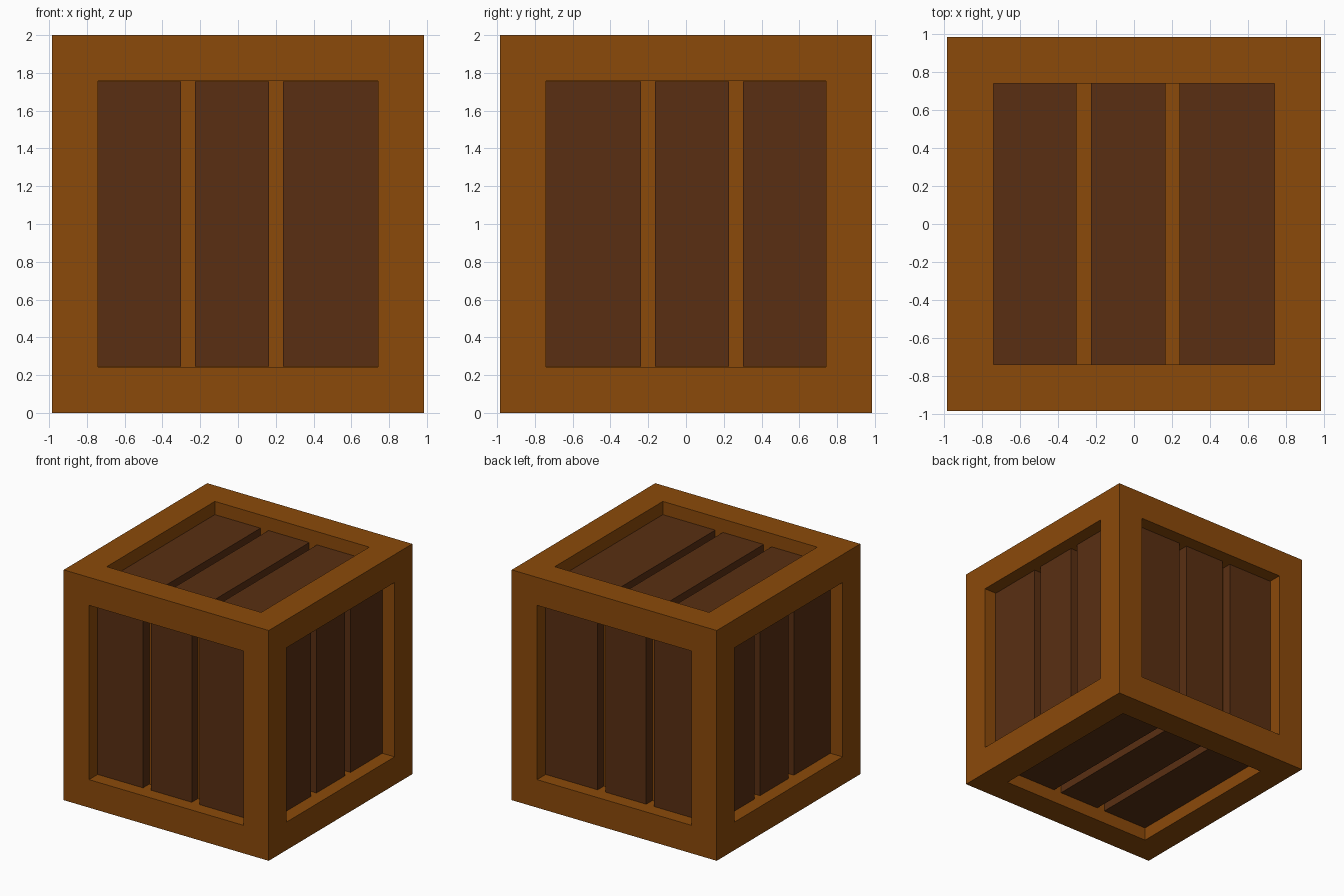
import bpy, bmesh
from mathutils import Vector

if "Cube" in bpy.data.objects:
    bpy.data.objects.remove(bpy.data.objects["Cube"])

W, H = 0.985, 1.0          # half width, half height
OPEN_W, OPEN_H = 0.742, 0.755  # half sizes of the openings
FLOOR, FACE = 0.203, 0.115  # recess of the backing panel and of the plank faces


def material(name, rgb):
    m = bpy.data.materials.new(name)
    m.diffuse_color = (*rgb, 1)
    m.use_nodes = True
    m.node_tree.nodes["Principled BSDF"].inputs["Base Color"].default_value = m.diffuse_color
    return m


light = material("frame_wood", (0.26, 0.068, 0.003))
dark = material("plank_wood", (0.10, 0.028, 0.006))


def finish(bm, name, mat):
    mesh = bpy.data.meshes.new(name)
    bm.to_mesh(mesh)
    bm.free()
    mesh.materials.append(mat)
    ob = bpy.data.objects.new(name, mesh)
    bpy.context.collection.objects.link(ob)
    return ob


def cube(lo, hi):
    lo, hi = Vector(lo), Vector(hi)
    bm = bmesh.new()
    bmesh.ops.create_cube(bm, size=1)
    bmesh.ops.scale(bm, vec=hi - lo, verts=bm.verts)
    bmesh.ops.translate(bm, vec=(lo + hi) / 2, verts=bm.verts)
    return bm


# Crate frame: every face inset, then sunk to form the backing panel
bm = cube((-W, -W, 0), (W, W, 2 * H))
bm.normal_update()
panels = bm.faces[:]
bmesh.ops.inset_individual(bm, faces=panels, thickness=W - OPEN_W, depth=0,
                           use_even_offset=True)
sunk = bmesh.ops.extrude_discrete_faces(bm, faces=panels)["faces"]
bm.normal_update()
for f in sunk:
    bmesh.ops.translate(bm, vec=-f.normal * FLOOR, verts=f.verts)
bmesh.ops.recalc_face_normals(bm, faces=bm.faces)
finish(bm, "crate_frame", light)

# Planks: three uneven boards in each opening, opposite faces mirrored
boards = [(-OPEN_W, -0.303), (-0.227, 0.165), (0.239, OPEN_W)]


def plank(name, axis, side, a, b):
    half = H if axis == 2 else W
    lo, hi = Vector((0, 0, 0)), Vector((0, 0, 0))
    lo[axis], hi[axis] = sorted((side * (half - FLOOR), side * (half - FACE)))
    across = 1 if axis == 0 else 0       # direction in which boards are laid out
    along = 1 if axis == 2 else 2        # grain direction
    lo[across], hi[across] = (-b, -a) if axis == 0 else (a, b)
    length = OPEN_H if along == 2 else OPEN_W
    lo[along], hi[along] = -length, length
    up = Vector((0, 0, H))
    finish(cube(lo + up, hi + up), name, dark)


faces = {"right": (0, 1), "left": (0, -1), "front": (1, -1),
         "back": (1, 1), "top": (2, 1), "bottom": (2, -1)}
for label, (axis, side) in faces.items():
    for i, (a, b) in enumerate(boards, 1):
        plank(f"{label}_plank_{i}", axis, side, a, b)
